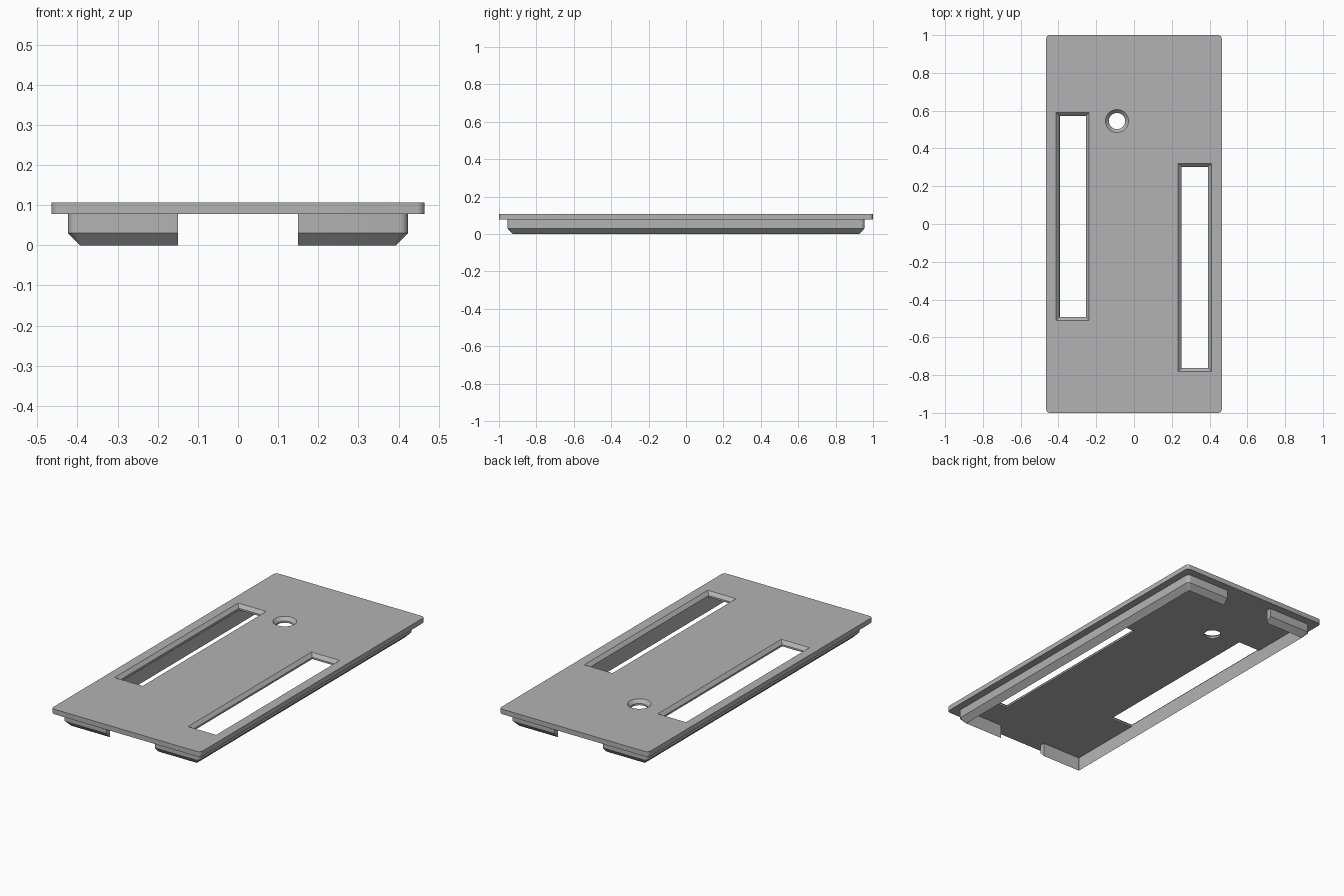
import bpy
import bmesh
import math

cube = bpy.data.objects.get("Cube")
if cube:
    bpy.data.objects.remove(cube)

GREY = (0.45, 0.45, 0.45, 1)
grey = bpy.data.materials.new("plain grey")
grey.use_nodes = True
grey.diffuse_color = GREY
grey.node_tree.nodes["Principled BSDF"].inputs["Base Color"].default_value = GREY


def rounded_rect(hx, hy, r, z, cx=0, cy=0, steps=6):
    """Outline of a rectangle with rounded corners."""
    pts = []
    for i, (sx, sy) in enumerate([(1, 1), (-1, 1), (-1, -1), (1, -1)]):
        for k in range(steps + 1):
            a = math.pi / 2 * (i + k / steps)
            pts.append((cx + sx * (hx - r) + r * math.cos(a),
                        cy + sy * (hy - r) + r * math.sin(a), z))
    return pts


def rect(hx, hy, z, cx, cy):
    return [(cx + sx * hx, cy + sy * hy, z)
            for sx, sy in [(1, 1), (-1, 1), (-1, -1), (1, -1)]]


def circle(r, z, cx, cy, n=40):
    return [(cx + r * math.cos(math.tau * k / n),
             cy + r * math.sin(math.tau * k / n), z) for k in range(n)]


def loft(name, outlines, ring=False):
    """Skin matching outlines; cap the ends, or join last to first."""
    bm = bmesh.new()
    loops = [[bm.verts.new(p) for p in o] for o in outlines]
    pairs = list(zip(loops, loops[1:]))
    if ring:
        pairs.append((loops[-1], loops[0]))
    else:
        bm.faces.new(loops[0])
        bm.faces.new(loops[-1])
    for a, b in pairs:
        n = len(a)
        for i in range(n):
            j = (i + 1) % n
            bm.faces.new((a[i], a[j], b[j], b[i]))
    bmesh.ops.recalc_face_normals(bm, faces=bm.faces)
    mesh = bpy.data.meshes.new(name)
    bm.to_mesh(mesh)
    bm.free()
    mesh.materials.append(grey)
    obj = bpy.data.objects.new(name, mesh)
    bpy.context.collection.objects.link(obj)
    return obj


def activate(obj):
    bpy.ops.object.select_all(action='DESELECT')
    obj.select_set(True)
    bpy.context.view_layer.objects.active = obj


def cut(obj, cutter):
    activate(obj)
    mod = obj.modifiers.new("cut", 'BOOLEAN')
    mod.operation = 'DIFFERENCE'
    mod.solver = 'EXACT'
    mod.object = cutter
    bpy.ops.object.modifier_apply(modifier=mod.name)
    bpy.data.objects.remove(cutter)


BOTTOM, TOP = 0.078, 0.106
BEVEL = 0.018
ABOVE, BELOW = TOP + 0.01, BOTTOM - 0.01

# Cover plate
plate = loft("cover_plate", [rounded_rect(0.465, 1, 0.02, z) for z in (BOTTOM, TOP)])

# Two long slots with bevelled rims
for cx, cy in [(-0.325, 0.04), (0.322, -0.23)]:
    hx, hy = 0.07, 0.532
    cut(plate, loft("slot_cutter", [
        rect(hx, hy, BELOW, cx, cy),
        rect(hx, hy, TOP - BEVEL, cx, cy),
        rect(hx + BEVEL, hy + BEVEL, TOP, cx, cy),
        rect(hx + BEVEL, hy + BEVEL, ABOVE, cx, cy)]))

# Countersunk screw hole
hole = (-0.09, 0.545)
cut(plate, loft("hole_cutter", [
    circle(0.043, BELOW, *hole),
    circle(0.043, TOP - BEVEL, *hole),
    circle(0.061, TOP, *hole),
    circle(0.061, ABOVE, *hole)]))

# Rim under the plate, chamfered to a knife edge at the bottom
rim = loft("locating_rim", [
    rounded_rect(0.423, 0.955, 0.02, BOTTOM),
    rounded_rect(0.423, 0.955, 0.02, 0.03),
    rounded_rect(0.393, 0.927, 0.004, 0),
    rounded_rect(0.393, 0.927, 0.004, BOTTOM)], ring=True)

# Gap in the middle of both short sides
cut(rim, loft("gap_cutter", [rect(0.15, 1.1, z, 0, 0) for z in (-0.1, 0.2)]))

for obj in (plate, rim):
    activate(obj)
    bpy.ops.object.shade_smooth_by_angle(angle=math.radians(25))
